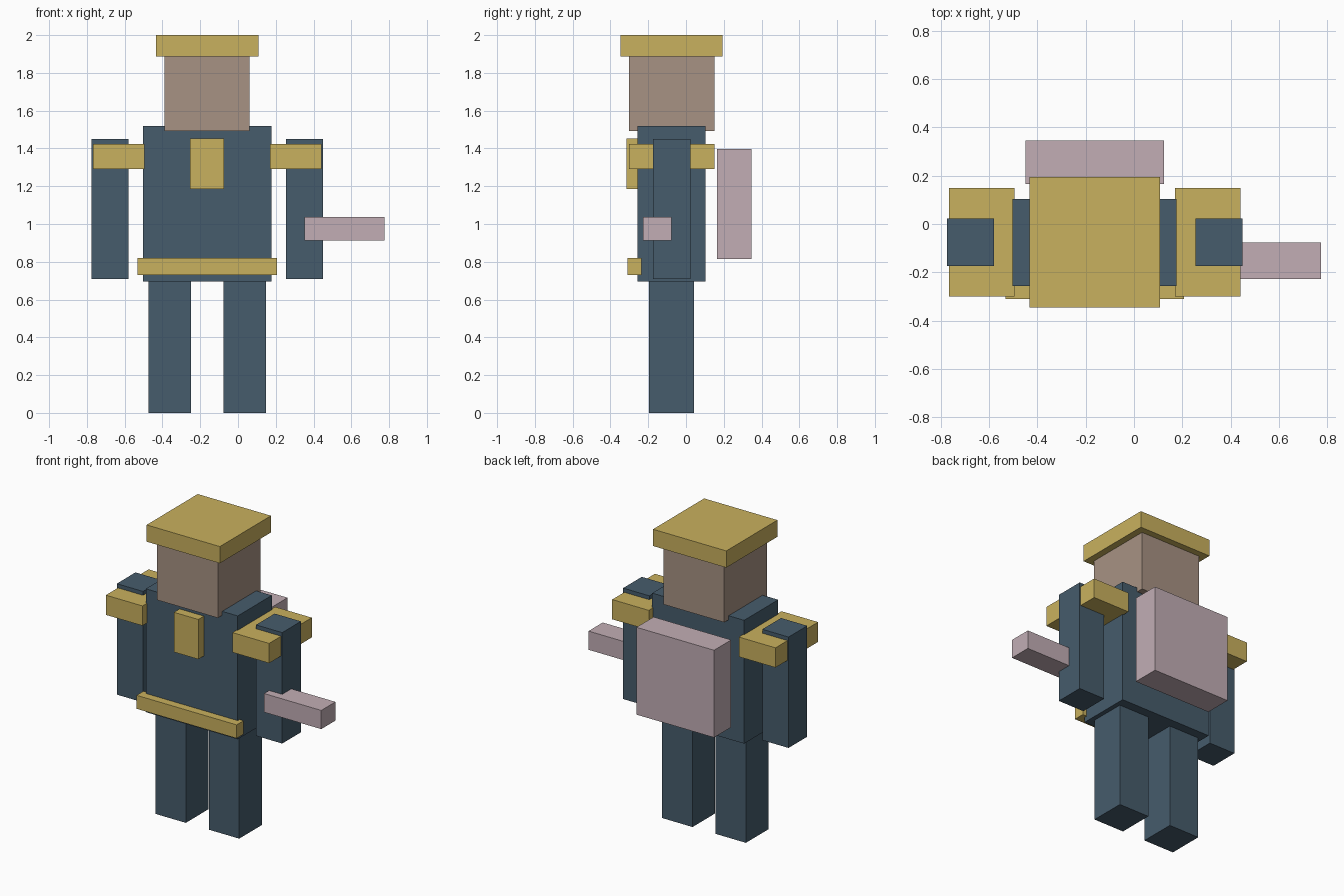
import bpy
from mathutils import Vector

default = bpy.data.objects.get("Cube")
if default:
    bpy.data.objects.remove(default, do_unlink=True)

MID = -0.163  # symmetry plane of the body, which sits off centre


def material(name, rgb):
    """Flat material from an 8-bit sRGB colour."""
    colour = [((c / 255 + 0.055) / 1.055) ** 2.4 for c in rgb] + [1.0]
    mat = bpy.data.materials.new(name)
    mat.use_nodes = True
    mat.diffuse_color = colour
    bsdf = mat.node_tree.nodes["Principled BSDF"]
    bsdf.inputs["Base Color"].default_value = colour
    bsdf.inputs["Roughness"].default_value = 0.9
    return mat


navy = material("navy cloth", (70, 92, 108))
gold = material("gold trim", (201, 177, 94))
skin = material("tan skin", (167, 146, 131))
pink = material("dusty pink", (194, 174, 181))


def box(name, mat, x, y, z):
    """Box spanning the given (min, max) range on each axis."""
    low, high = (Vector(corner) for corner in zip(x, y, z))
    bpy.ops.mesh.primitive_cube_add(size=1, location=(low + high) / 2)
    obj = bpy.context.object
    obj.name = name
    obj.scale = high - low
    bpy.ops.object.transform_apply(location=False, rotation=False, scale=True)
    obj.data.materials.append(mat)
    return obj


def centred(name, mat, half, y, z):
    """Box centred on the body's symmetry plane."""
    return box(name, mat, (MID - half, MID + half), y, z)


def pair(name, mat, inner, outer, y, z):
    """Matching left and right boxes, at distances from the symmetry plane."""
    box("left_" + name, mat, (MID + inner, MID + outer), y, z)
    box("right_" + name, mat, (MID - outer, MID - inner), y, z)


# Body and limbs
centred("torso", navy, 0.34, (-0.256, 0.104), (0.695, 1.52))
pair("leg", navy, 0.085, 0.31, (-0.197, 0.042), (0, 0.70))
pair("arm", navy, 0.418, 0.612, (-0.174, 0.023), (0.708, 1.45))

# Head and flat cap
centred("head", skin, 0.225, (-0.301, 0.15), (1.493, 1.89))
centred("cap", gold, 0.271, (-0.346, 0.194), (1.888, 2.0))

# Gold trim
pair("shoulder_pad", gold, 0.333, 0.604, (-0.301, 0.15), (1.292, 1.424))
centred("chest_badge", gold, 0.09, (-0.315, -0.25), (1.186, 1.452))
centred("belt", gold, 0.37, (-0.31, -0.236), (0.73, 0.82))

# Carried gear
centred("backpack", pink, 0.287, (0.165, 0.346), (0.814, 1.398))
box("held_tool", pink, (0.352, 0.775), (-0.227, -0.077), (0.912, 1.037))
